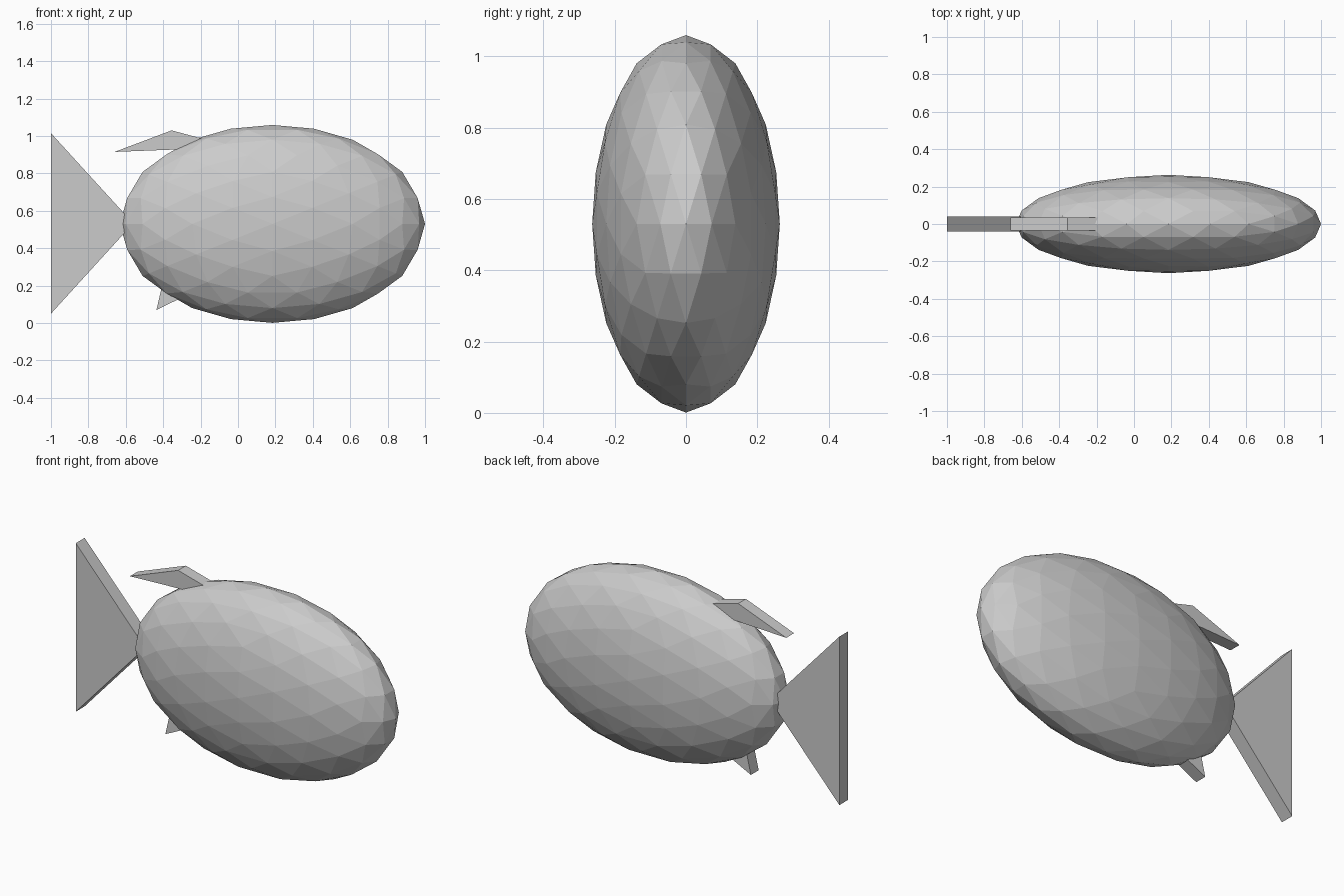
import bpy, bmesh

cube = bpy.data.objects.get("Cube")
if cube:
    bpy.data.objects.remove(cube, do_unlink=True)

GREY = (0.6, 0.6, 0.6, 1.0)
grey = bpy.data.materials.new("plain grey")
grey.use_nodes = True
grey.diffuse_color = GREY
grey.node_tree.nodes["Principled BSDF"].inputs["Base Color"].default_value = GREY


def add_object(name, bm):
    bmesh.ops.recalc_face_normals(bm, faces=bm.faces)
    mesh = bpy.data.meshes.new(name)
    bm.to_mesh(mesh)
    bm.free()
    mesh.materials.append(grey)
    obj = bpy.data.objects.new(name, mesh)
    bpy.context.collection.objects.link(obj)
    return obj


def faceted_body(name, centre, radii, splits):
    """Icosahedron with axis-aligned edges, split, rounded and stretched."""
    bm = bmesh.new()
    phi = (1 + 5 ** 0.5) / 2
    for a in (-1, 1):
        for b in (-phi, phi):
            for co in ((b, a, 0), (0, b, a), (a, 0, b)):
                bm.verts.new(co)
    bmesh.ops.convex_hull(bm, input=bm.verts[:])
    for v in bm.verts:
        v.co.normalize()
    for _ in range(splits):
        bmesh.ops.subdivide_edges(bm, edges=bm.edges[:], cuts=1, use_grid_fill=True)
        for v in bm.verts:
            v.co.normalize()
    bmesh.ops.scale(bm, vec=radii, verts=bm.verts[:])
    bmesh.ops.translate(bm, vec=centre, verts=bm.verts[:])
    return add_object(name, bm)


def flat_fin(name, outline, half_thickness):
    """Side outline (x, z) extruded evenly across y."""
    bm = bmesh.new()
    face = bm.faces.new([bm.verts.new((x, -half_thickness, z)) for x, z in outline])
    side = bmesh.ops.extrude_face_region(bm, geom=[face])["geom"]
    moved = [g for g in side if isinstance(g, bmesh.types.BMVert)]
    bmesh.ops.translate(bm, vec=(0, 2 * half_thickness, 0), verts=moved)
    return add_object(name, bm)


# Body
faceted_body("body", (0.184, 0, 0.53), (0.816, 0.263, 0.529), 2)

# Tail and fins, with their roots buried in the body
flat_fin("tail_fin", [(-1, 0.05), (-0.56, 0.533), (-1, 1.015)], 0.04)
flat_fin("top_fin", [(-0.66, 0.915), (-0.355, 1.03), (-0.02, 0.94)], 0.035)
flat_fin("bottom_fin", [(-0.436, 0.07), (-0.385, 0.29), (-0.2, 0.185)], 0.035)
